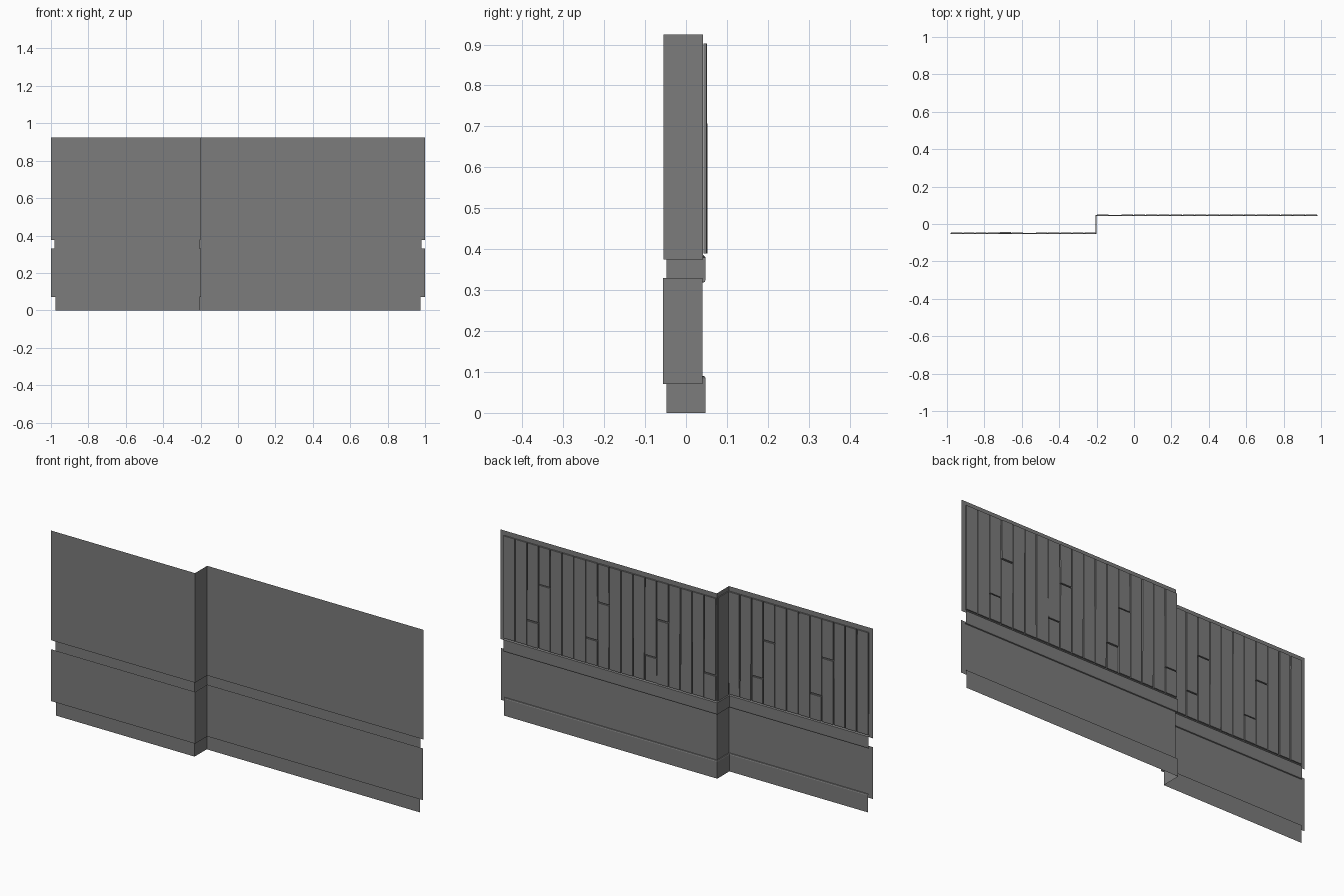
import bpy, bmesh, random
from mathutils import Matrix, Vector

random.seed(4)
cube = bpy.data.objects.get("Cube")
if cube:
    bpy.data.objects.remove(cube, do_unlink=True)

grey = bpy.data.materials.new("wall grey")
grey.use_nodes = True
colour = (0.2, 0.2, 0.2, 1)
grey.diffuse_color = colour
grey.node_tree.nodes["Principled BSDF"].inputs["Base Color"].default_value = colour

FRONT_Y, REAR_Y, JOG_X = -0.055, 0.041, -0.2


def finish(name, bm):
    mesh = bpy.data.meshes.new(name)
    bm.to_mesh(mesh)
    bm.free()
    mesh.materials.append(grey)
    obj = bpy.data.objects.new(name, mesh)
    bpy.context.collection.objects.link(obj)
    return obj


def jogged_sheet(name, profile, end):
    """Sweep an (offset, height) profile along the stepped wall line."""
    bm = bmesh.new()
    rows = []
    for d, z in profile:
        line = [(-end, FRONT_Y + d), (JOG_X - d, FRONT_Y + d),
                (JOG_X - d, REAR_Y + d), (end, REAR_Y + d)]
        rows.append([bm.verts.new((x, y, z)) for x, y in line])
    for low, high in zip(rows, rows[1:]):
        for i in range(3):
            bm.faces.new((low[i], low[i + 1], high[i + 1], high[i]))
    finish(name, bm)


# Thin wall sheets and the recessed mouldings behind them
jogged_sheet("upper_panel", [(0, 0.375), (0, 0.925)], 1.0)
jogged_sheet("middle_panel", [(-0.001, 0.07), (-0.001, 0.33)], 1.0)
jogged_sheet("recessed_band", [(0.001, 0.318), (0.005, 0.32), (0.007, 0.326),
                               (0.007, 0.38), (0.001, 0.386)], 0.98)
jogged_sheet("base_strip", [(0.007, 0), (0.007, 0.084), (0.005, 0.089),
                            (0.001, 0.09)], 0.977)


def board(bm, centre, size):
    """Add one slightly tilted board."""
    tilt = Matrix.Rotation(random.uniform(-0.003, 0.003), 4, 'Y')
    bmesh.ops.create_cube(bm, size=1, matrix=Matrix.Translation(Vector(centre))
                          @ tilt @ Matrix.Diagonal((*size, 1)))


def plank_row(name, start, end, count, wall_y):
    """Vertical boards, counted from the +x end, with staggered butt joints."""
    bm = bmesh.new()
    pitch = (start - end) / count
    joints = {2: 0.515, 3: 0.71}
    for k in range(count):
        x = start - (k + 0.5) * pitch
        cuts = [0.386, 0.905]
        if k % 5 in joints:
            cuts.insert(1, joints[k % 5])
        for low, high in zip(cuts, cuts[1:]):
            outer = random.uniform(0.008, 0.011)
            gap = random.uniform(0.003, 0.007)
            board(bm, (x, wall_y + outer / 2 + 0.001, (low + high) / 2),
                  (pitch - gap, outer - 0.002, high - low - 0.006))
    finish(name, bm)


# Boards on the back of both wall runs
plank_row("rear_planks", 0.98, JOG_X, 18, REAR_Y)
plank_row("front_planks", JOG_X - 0.002, -0.98, 12, FRONT_Y)

# Single board lining the return
bm = bmesh.new()
board(bm, (JOG_X - 0.004, -0.002, 0.645), (0.005, 0.08, 0.518))
finish("return_plank", bm)
